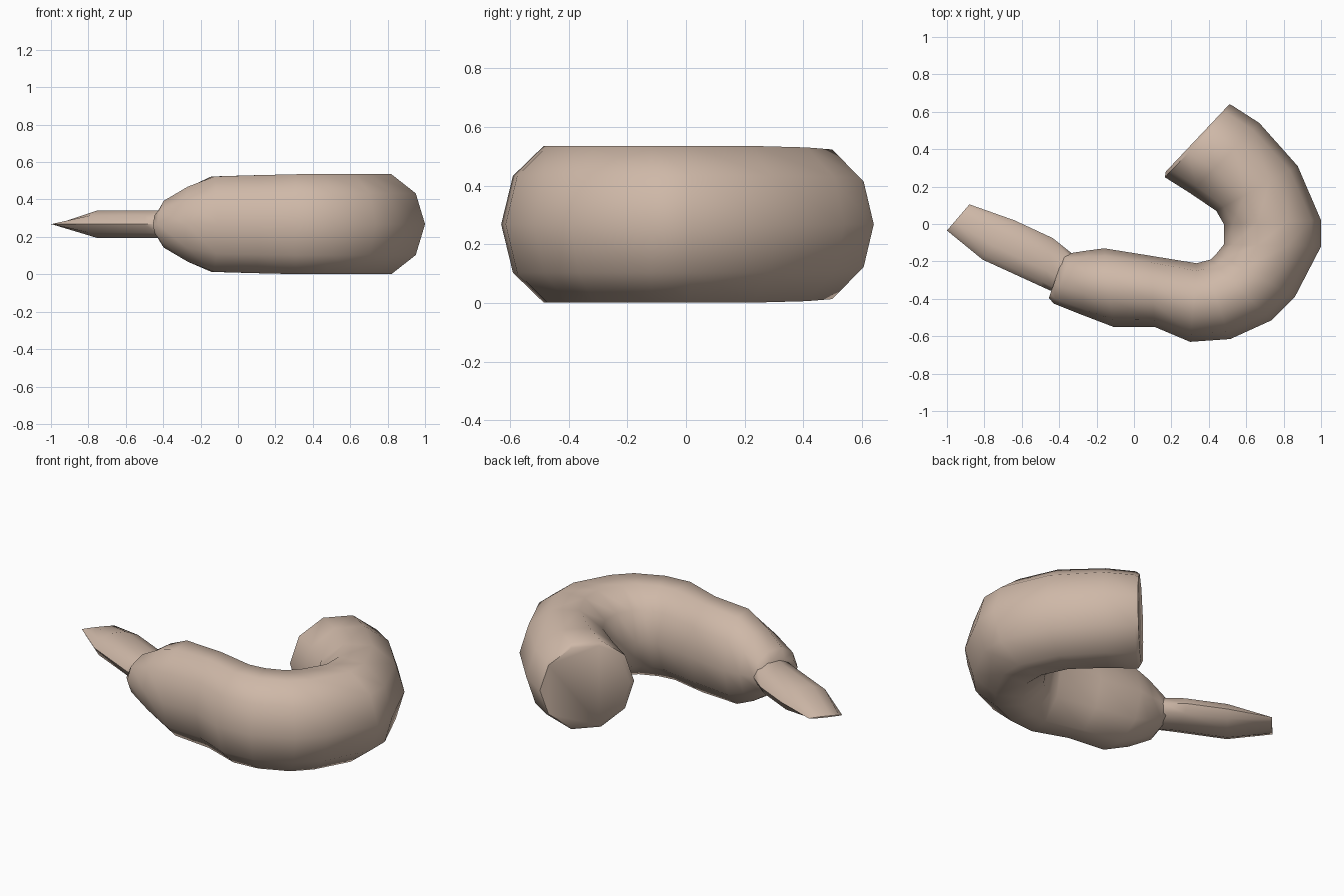
import bpy
import bmesh
import math
from mathutils import Vector

SIDES = 10
MID_Z = 0.268
TOP = math.sin(math.radians(72))  # height of the top corners of a ten-sided ring

cube = bpy.data.objects.get("Cube")
if cube:
    bpy.data.objects.remove(cube, do_unlink=True)

skin = bpy.data.materials.new("pale tan skin")
skin.use_nodes = True
tan = (0.62, 0.48, 0.39, 1)
skin.diffuse_color = tan
skin.node_tree.nodes["Principled BSDF"].inputs["Base Color"].default_value = tan


def add_ring(bm, outer, inner, half_height):
    """Upright ten-sided ring spanning from the outer to the inner side point."""
    a = Vector((*outer, MID_Z))
    b = Vector((*inner, MID_Z))
    centre, side = (a + b) / 2, (a - b) / 2
    ring = []
    for i in range(SIDES):
        t = math.tau * i / SIDES
        up = Vector((0, 0, half_height / TOP * math.sin(t)))
        ring.append(bm.verts.new(centre + side * math.cos(t) + up))
    return ring


def loft(name, stations):
    """Skin a row of rings into a closed, smooth-shaded tube."""
    bm = bmesh.new()
    rings = [add_ring(bm, *station) for station in stations]
    for r, s in zip(rings, rings[1:]):
        for i in range(SIDES):
            j = (i + 1) % SIDES
            bm.faces.new((r[i], r[j], s[j], s[i]))
    bm.faces.new(rings[0])
    bm.faces.new(rings[-1])
    bmesh.ops.recalc_face_normals(bm, faces=bm.faces)
    mesh = bpy.data.meshes.new(name)
    bm.to_mesh(mesh)
    bm.free()
    mesh.materials.append(skin)
    obj = bpy.data.objects.new(name, mesh)
    bpy.context.collection.objects.link(obj)
    bpy.ops.object.select_all(action="DESELECT")
    obj.select_set(True)
    bpy.context.view_layer.objects.active = obj
    bpy.ops.object.shade_smooth_by_angle(angle=math.radians(50))
    return obj


# Curled body, from the blunt end round the bend to the tapered neck
FULL = 0.267
loft("curled_body", [
    ((0.51, 0.64), (0.17, 0.28), 0.235),
    ((0.53, 0.63), (0.165, 0.25), 0.255),
    ((0.67, 0.54), (0.30, 0.165), 0.262),
    ((0.875, 0.31), (0.44, 0.07), FULL),
    ((1, 0.02), (0.48, 0), FULL),
    ((1, -0.12), (0.48, -0.11), FULL),
    ((0.86, -0.39), (0.44, -0.16), FULL),
    ((0.735, -0.515), (0.41, -0.19), FULL),
    ((0.515, -0.615), (0.37, -0.2), FULL),
    ((0.3, -0.63), (0.335, -0.21), FULL),
    ((0.11, -0.55), (0.09, -0.17), 0.262),
    ((-0.11, -0.55), (-0.16, -0.13), 0.255),
    ((-0.28, -0.485), (-0.25, -0.142), 0.2),
    ((-0.43, -0.425), (-0.335, -0.155), 0.125),
    ((-0.455, -0.395), (-0.37, -0.15), 0.075),
])

# Slim tail, rooted in the neck and pinched to a flat edge at the tip
SLIM = 0.074
loft("tail", [
    ((-0.3, -0.38), (-0.27, -0.18), SLIM),
    ((-0.45, -0.355), (-0.335, -0.155), SLIM),
    ((-0.5, -0.332), (-0.435, -0.075), SLIM),
    ((-0.81, -0.19), (-0.64, 0.02), SLIM),
    ((-1, -0.035), (-0.88, 0.105), 0.004),
])
